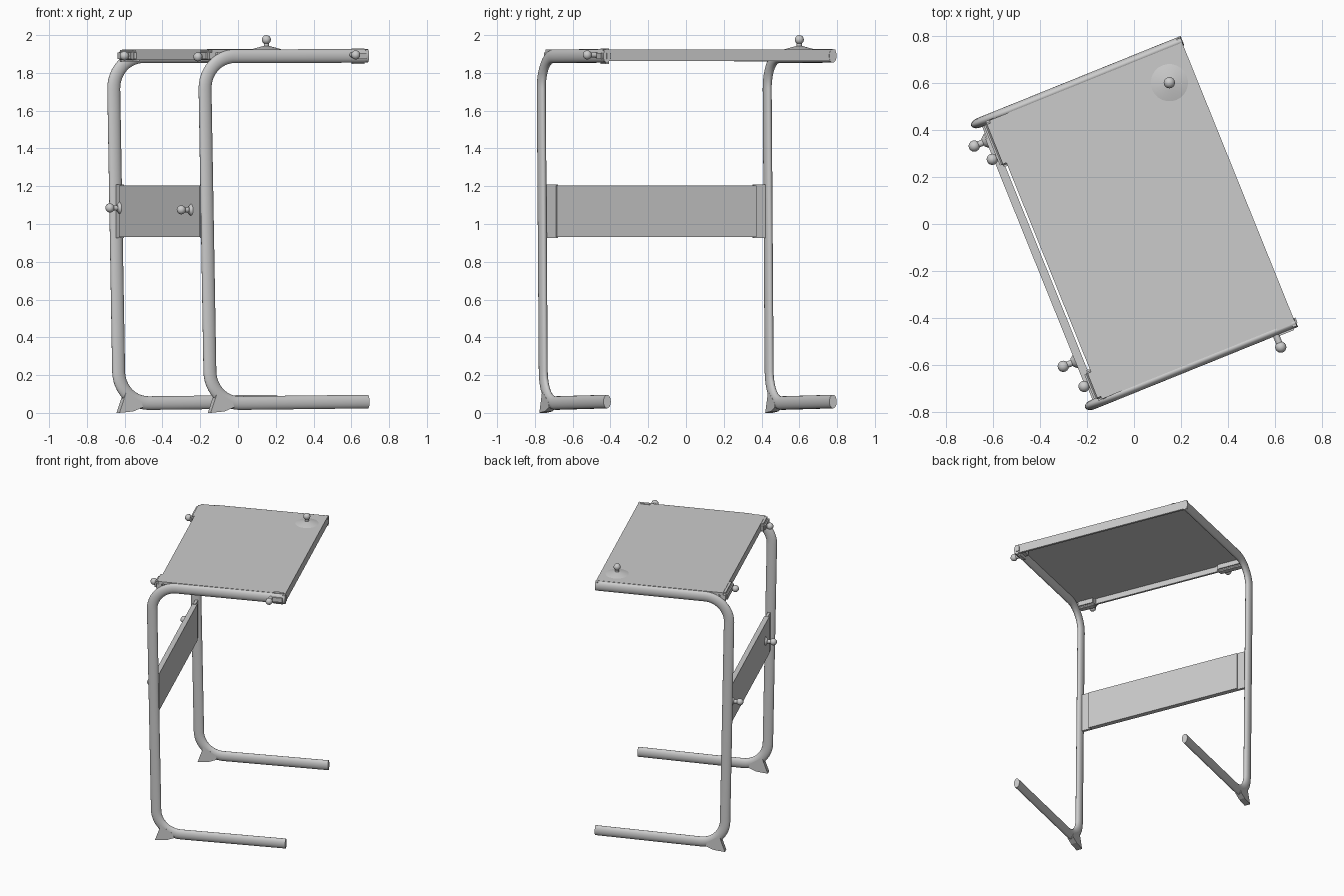
import bpy, bmesh, math
from mathutils import Vector, Matrix

if "Cube" in bpy.data.objects:
    bpy.data.objects.remove(bpy.data.objects["Cube"])

# Built square to the axes, then turned about z
TURN = Matrix.Rotation(math.radians(22), 4, 'Z')
grey = bpy.data.materials.new("plain grey")
grey.diffuse_color = (0.6, 0.6, 0.6, 1)
grey.use_nodes = True
grey.node_tree.nodes["Principled BSDF"].inputs["Base Color"].default_value = grey.diffuse_color


def finish(bm, name, smooth=True):
    bmesh.ops.recalc_face_normals(bm, faces=bm.faces)
    bm.transform(TURN)
    me = bpy.data.meshes.new(name)
    bm.to_mesh(me)
    bm.free()
    me.materials.append(grey)
    ob = bpy.data.objects.new(name, me)
    bpy.context.collection.objects.link(ob)
    if smooth:
        bpy.ops.object.select_all(action='DESELECT')
        bpy.context.view_layer.objects.active = ob
        ob.select_set(True)
        bpy.ops.object.shade_smooth_by_angle(angle=math.radians(35))
    return ob


def add_box(bm, x0, x1, y0, y1, z0, z1):
    m = Matrix.Translation(((x0 + x1) / 2, (y0 + y1) / 2, (z0 + z1) / 2))
    m = m @ Matrix.Diagonal((x1 - x0, y1 - y0, z1 - z0, 1))
    bmesh.ops.create_cube(bm, size=1, matrix=m)


def rounded_path(corners, radius, steps=12):
    pts = [Vector(corners[0])]
    for a, b, c in zip(corners, corners[1:], corners[2:]):
        a, b, c = Vector(a), Vector(b), Vector(c)
        d1, d2 = (a - b).normalized(), (c - b).normalized()
        half = d1.angle(d2) / 2
        centre = b + (d1 + d2).normalized() * radius / math.sin(half)
        s = b + d1 * radius / math.tan(half) - centre
        e = b + d2 * radius / math.tan(half) - centre
        total = s.angle(e)
        for i in range(steps + 1):
            t = total * i / steps
            pts.append(centre + (s * math.sin(total - t) + e * math.sin(t)) / math.sin(total))
    return pts + [Vector(corners[-1])]


# C-shaped side frames: a flattened tube swept along a rounded path
def side_frame(name, y, sides=20):
    path = rounded_path([(0.48, 1.89), (-0.452, 1.888), (-0.418, 0.05), (0.482, 0.06)], 0.17)
    bm = bmesh.new()
    rings = []
    for i, p in enumerate(path):
        t = (path[min(i + 1, len(path) - 1)] - path[max(i - 1, 0)]).normalized()
        n = Vector((-t.y, t.x))
        ring = []
        for k in range(sides):
            a = 2 * math.pi * k / sides
            q = p + n * 0.036 * math.cos(a)
            ring.append(bm.verts.new((q.x, y + 0.021 * math.sin(a), q.y)))
        rings.append(ring)
    for r, s in zip(rings, rings[1:]):
        for k in range(sides):
            bm.faces.new((r[k], r[(k + 1) % sides], s[(k + 1) % sides], s[k]))
    bm.faces.new(rings[0])
    bm.faces.new(rings[-1])
    finish(bm, name)


# Wedge pad under each lower bend
def foot_pad(name, y):
    bm = bmesh.new()
    prof = [(-0.425, 0.0), (-0.345, 0.008), (-0.29, 0.03), (-0.30, 0.06), (-0.385, 0.115), (-0.40, 0.07)]
    f = bm.faces.new([bm.verts.new((x, y - 0.021, z)) for x, z in prof])
    r = bmesh.ops.extrude_face_region(bm, geom=[f])
    bmesh.ops.translate(bm, vec=(0, 0.042, 0), verts=[v for v in r['geom'] if isinstance(v, bmesh.types.BMVert)])
    finish(bm, name, False)


# Ball-headed knob on a short stem
def knob(name, base, direction, length, flange=0.0):
    d = Vector(direction)
    rot = d.to_track_quat('Z', 'Y').to_matrix().to_4x4()
    base = Vector(base)
    bm = bmesh.new()
    bmesh.ops.create_cone(bm, cap_ends=True, segments=14, radius1=0.014, radius2=0.014, depth=length,
                          matrix=Matrix.Translation(base + d * length / 2) @ rot)
    bmesh.ops.create_uvsphere(bm, u_segments=16, v_segments=10, radius=0.024,
                              matrix=Matrix.Translation(base + d * length))
    if flange:
        bmesh.ops.create_cone(bm, cap_ends=True, segments=24, radius1=flange, radius2=0.018, depth=0.02,
                              matrix=Matrix.Translation(base + d * 0.01) @ rot)
    finish(bm, name)


for side, y in (("front", -0.645), ("back", 0.645)):
    side_frame(side + "_frame", y)
    foot_pad(side + "_foot_pad", y)

# Table top: thin sheet with down-turned edges, open below
bm = bmesh.new()
add_box(bm, -0.405, 0.478, -0.638, 0.638, 1.908, 1.925)
add_box(bm, 0.462, 0.478, -0.66, 0.66, 1.862, 1.924)
add_box(bm, -0.405, -0.39, -0.638, 0.638, 1.868, 1.924)
finish(bm, "table_top", False)

# Corner brackets joining the sheet to the bends, and the free front corner cap
for name, y0, y1 in (("front_bracket", -0.64, -0.50), ("back_bracket", 0.43, 0.64)):
    bm = bmesh.new()
    add_box(bm, -0.435, -0.37, y0, y1, 1.86, 1.922)
    bmesh.ops.bevel(bm, geom=bm.edges[:], offset=0.014, segments=3, affect='EDGES')
    finish(bm, name)
bm = bmesh.new()
add_box(bm, 0.37, 0.487, -0.672, -0.60, 1.848, 1.93)
bmesh.ops.bevel(bm, geom=bm.edges[:], offset=0.025, segments=4, affect='EDGES')
finish(bm, "front_corner_cap")

# Brace panel between the legs, with thinner end tabs
bm = bmesh.new()
add_box(bm, -0.450, -0.415, -0.57, 0.57, 0.93, 1.205)
finish(bm, "brace_panel", False)
bm = bmesh.new()
add_box(bm, -0.443, -0.424, -0.64, -0.56, 0.925, 1.208)
add_box(bm, -0.443, -0.424, 0.56, 0.64, 0.925, 1.208)
finish(bm, "brace_tabs", False)

# Knobs
knob("top_knob", (0.364, 0.50, 1.922), (0, 0, 1), 0.054, 0.09)
knob("back_brace_knob", (-0.445, 0.561, 1.085), (-1, 0, 0), 0.06, 0.035)
knob("front_brace_knob", (-0.445, -0.448, 1.075), (-1, 0, 0), 0.06, 0.035)
knob("back_edge_knob", (-0.42, 0.48, 1.89), (-1, 0, 0), 0.035)
knob("front_edge_knob", (-0.42, -0.56, 1.885), (-1, 0, 0), 0.035)
knob("front_tube_knob", (0.382, -0.65, 1.895), (0, -1, 0), 0.068)
